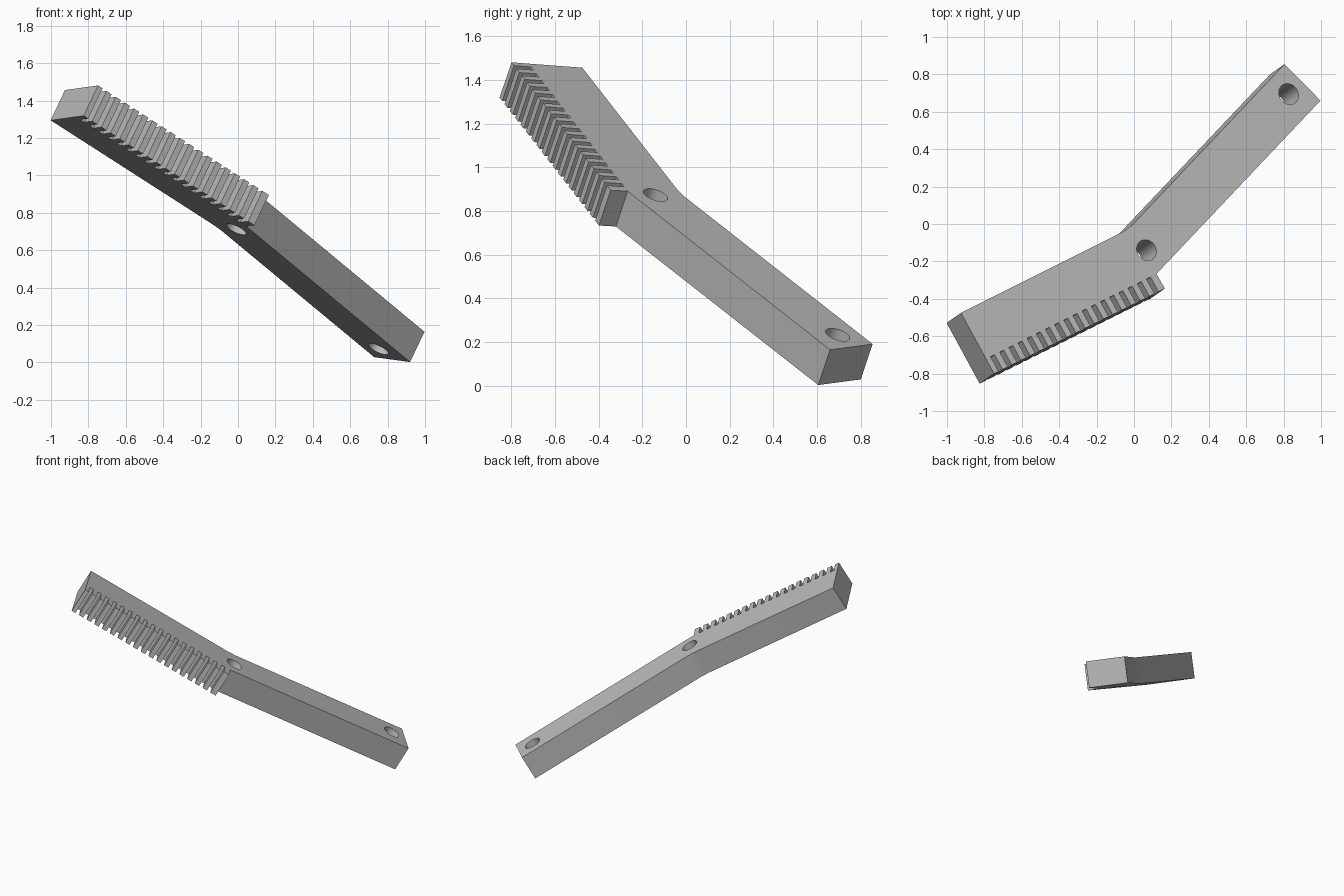
import bpy
import bmesh
from mathutils import Vector, Matrix

cube = bpy.data.objects.get("Cube")
if cube:
    bpy.data.objects.remove(cube, do_unlink=True)

NORMAL = Vector((0.411, 0.289, 0.865)).normalized()
THICK = 0.187


def on_plane(x, y):
    """Point of the tilted upper face above (x, y)."""
    return Vector((x, y, 0.858 - (NORMAL.x * x + NORMAL.y * y) / NORMAL.z))


def new_object(name, bm):
    mesh = bpy.data.meshes.new(name)
    bm.to_mesh(mesh)
    bm.free()
    obj = bpy.data.objects.new(name, mesh)
    bpy.context.collection.objects.link(obj)
    return obj


metal = bpy.data.materials.new("grey metal")
metal.use_nodes = True
metal.diffuse_color = (0.5, 0.5, 0.5, 1)
metal.node_tree.nodes["Principled BSDF"].inputs["Base Color"].default_value = (0.5, 0.5, 0.5, 1)

# Corners of the bent bar
head_back, head_front = on_plane(-0.925, -0.475), on_plane(-0.748, -0.80)
rack_end, step = on_plane(0.165, -0.345), on_plane(0.12, -0.267)
arm_front, arm_back = on_plane(0.997, 0.66), on_plane(0.805, 0.855)
bend = on_plane(-0.03, -0.027)

# Outline: toothed front edge first
SLOTS = 18
along = rack_end - head_front
inward = (head_back - head_front).normalized() * 0.09
outline = [head_front]
for i in range(SLOTS):
    mid = 0.038 + i * 0.0537
    a = head_front + along * (mid - 0.012)
    b = head_front + along * (mid + 0.012)
    outline += [a, a + inward, b + inward, b]
outline += [rack_end, step, arm_front, arm_back]

# Softened bend on the back edge
outline += [bend + (arm_back - bend).normalized() * 0.03,
            bend + (head_back - bend).normalized() * 0.03, head_back]

bm = bmesh.new()
face = bm.faces.new([bm.verts.new(p) for p in outline])
walls = bmesh.ops.extrude_face_region(bm, geom=[face], use_keep_orig=True)
bmesh.ops.translate(bm, vec=-NORMAL * THICK,
                    verts=[g for g in walls["geom"] if isinstance(g, bmesh.types.BMVert)])
bmesh.ops.recalc_face_normals(bm, faces=bm.faces)
bar = new_object("toothed_bent_bar", bm)
bar.data.materials.append(metal)

# Two round through holes
turn = NORMAL.to_track_quat("Z", "Y").to_matrix().to_4x4()
bpy.context.view_layer.objects.active = bar
bar.select_set(True)
for x, y in ((0.067, -0.14), (0.827, 0.695)):
    centre = on_plane(x, y) - NORMAL * THICK / 2
    bm = bmesh.new()
    bmesh.ops.create_cone(bm, cap_ends=True, segments=32, radius1=0.058, radius2=0.058,
                          depth=THICK * 2, matrix=Matrix.Translation(centre) @ turn)
    cutter = new_object("hole_cutter", bm)
    cutter.hide_render = True
    cutter.data.materials.append(metal)
    cut = bar.modifiers.new("hole", "BOOLEAN")
    cut.operation = "DIFFERENCE"
    cut.solver = "EXACT"
    cut.object = cutter
    bpy.ops.object.modifier_apply(modifier=cut.name)
    bpy.data.objects.remove(cutter, do_unlink=True)

bpy.ops.object.shade_smooth_by_angle()
